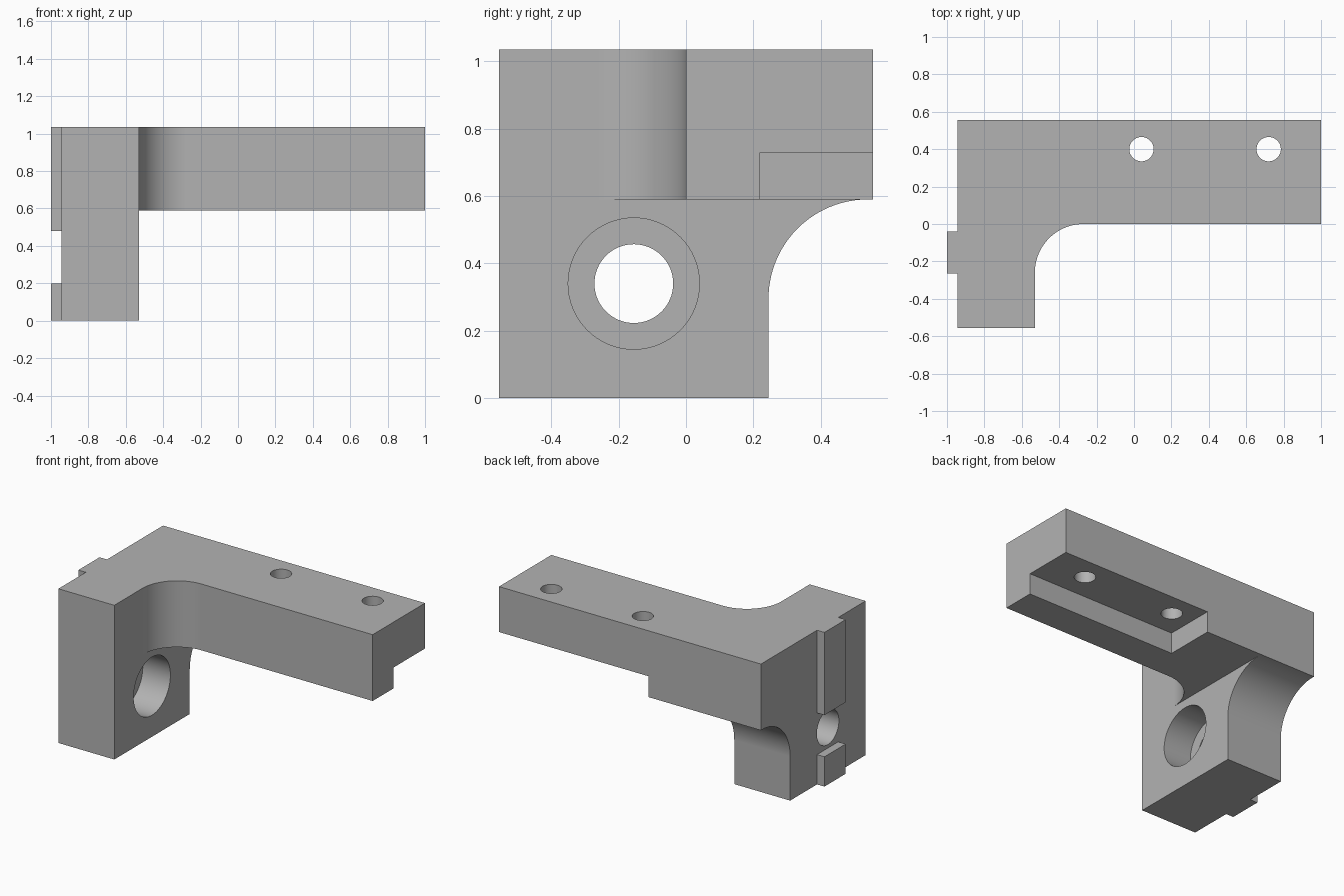
import bpy
import bmesh
from math import cos, sin, pi

cube = bpy.data.objects.get("Cube")
if cube:
    bpy.data.objects.remove(cube, do_unlink=True)

gray = bpy.data.materials.new("plain gray")
gray.use_nodes = True
COLOR = (0.45, 0.45, 0.45, 1)
gray.diffuse_color = COLOR
gray.node_tree.nodes["Principled BSDF"].inputs["Base Color"].default_value = COLOR


def arc(cx, cy, r, start, end, steps=24):
    """Points along an arc, angles in units of pi."""
    angles = [pi * (start + (end - start) * i / steps) for i in range(steps + 1)]
    return [(cx + r * cos(a), cy + r * sin(a)) for a in angles]


def circle(cx, cy, r):
    return arc(cx, cy, r, 0, 2, 64)[:-1]


def rect(x0, y0, x1, y1):
    return [(x0, y0), (x1, y0), (x1, y1), (x0, y1)]


def prism(name, points, low, high, axis="Z"):
    """Extrude an outline along Z (points are x, y) or X (points are y, z)."""
    bm = bmesh.new()
    place = (lambda a, b, c: (a, b, c)) if axis == "Z" else (lambda a, b, c: (c, a, b))
    ends = [[bm.verts.new(place(a, b, c)) for a, b in points] for c in (low, high)]
    for ring in ends:
        bm.faces.new(ring)
    for i in range(len(points)):
        j = (i + 1) % len(points)
        bm.faces.new((ends[0][i], ends[0][j], ends[1][j], ends[1][i]))
    bmesh.ops.recalc_face_normals(bm, faces=bm.faces)
    mesh = bpy.data.meshes.new(name)
    bm.to_mesh(mesh)
    bm.free()
    obj = bpy.data.objects.new(name, mesh)
    bpy.context.collection.objects.link(obj)
    mesh.materials.append(gray)
    return obj


def cut(target, cutter):
    cutter.hide_render = True
    mod = target.modifiers.new(cutter.name, "BOOLEAN")
    mod.operation = "DIFFERENCE"
    mod.solver = "EXACT"
    mod.object = cutter
    bpy.context.view_layer.objects.active = target
    bpy.ops.object.modifier_apply(modifier=mod.name)
    bpy.data.objects.remove(cutter, do_unlink=True)


# L-shaped bracket with a rounded inner corner and a locating key on its side
LEFT, INNER, TOP, UNDER = -0.945, -0.53, 1.035, 0.59
KEY_Y0, KEY_Y1 = -0.265, -0.04
outline = [(1, 0.555), (LEFT, 0.555), (LEFT, KEY_Y1), (-1, KEY_Y1),
           (-1, KEY_Y0), (LEFT, KEY_Y0), (LEFT, -0.555), (INNER, -0.555)]
outline += arc(-0.27, -0.26, 0.26, 1, 0.5) + [(1, 0)]
bracket = prism("bracket", outline, 0, TOP)

# Space below the arm
cut(bracket, prism("arm_clearance", rect(INNER, -0.8, 1.2, 0.8), -0.2, UNDER))

# Rounded relief behind the leg
relief = [(0.245, -0.2), (0.8, -0.2), (0.8, UNDER)] + arc(0.54, 0.295, 0.295, 0.5, 1)
cut(bracket, prism("leg_relief", relief, -1.2, -0.4, "X"))

# Step under the rear of the arm
cut(bracket, prism("arm_step", rect(-0.11, 0.22, 1.2, 0.8), 0.4, 0.73))

# Gap in the key around the bore
cut(bracket, prism("key_gap", rect(-1.2, -0.35, LEFT, 0.05), 0.2, 0.48))

# Bore through the leg with a counterbore on the inner side
cut(bracket, prism("bore", circle(-0.155, 0.34, 0.117), -1.2, -0.4, "X"))
cut(bracket, prism("counterbore", circle(-0.155, 0.34, 0.195), -0.735, -0.4, "X"))

# Mounting holes through the arm
for x in (0.04, 0.72):
    cut(bracket, prism("mounting_hole", circle(x, 0.4, 0.065), 0.4, 1.2))

# Smooth the curves, keep flat faces flat
bpy.ops.object.select_all(action="DESELECT")
bracket.select_set(True)
bpy.context.view_layer.objects.active = bracket
bpy.ops.object.shade_smooth_by_angle(angle=pi / 6)
weighted = bracket.modifiers.new("flat_normals", "WEIGHTED_NORMAL")
weighted.keep_sharp = True
